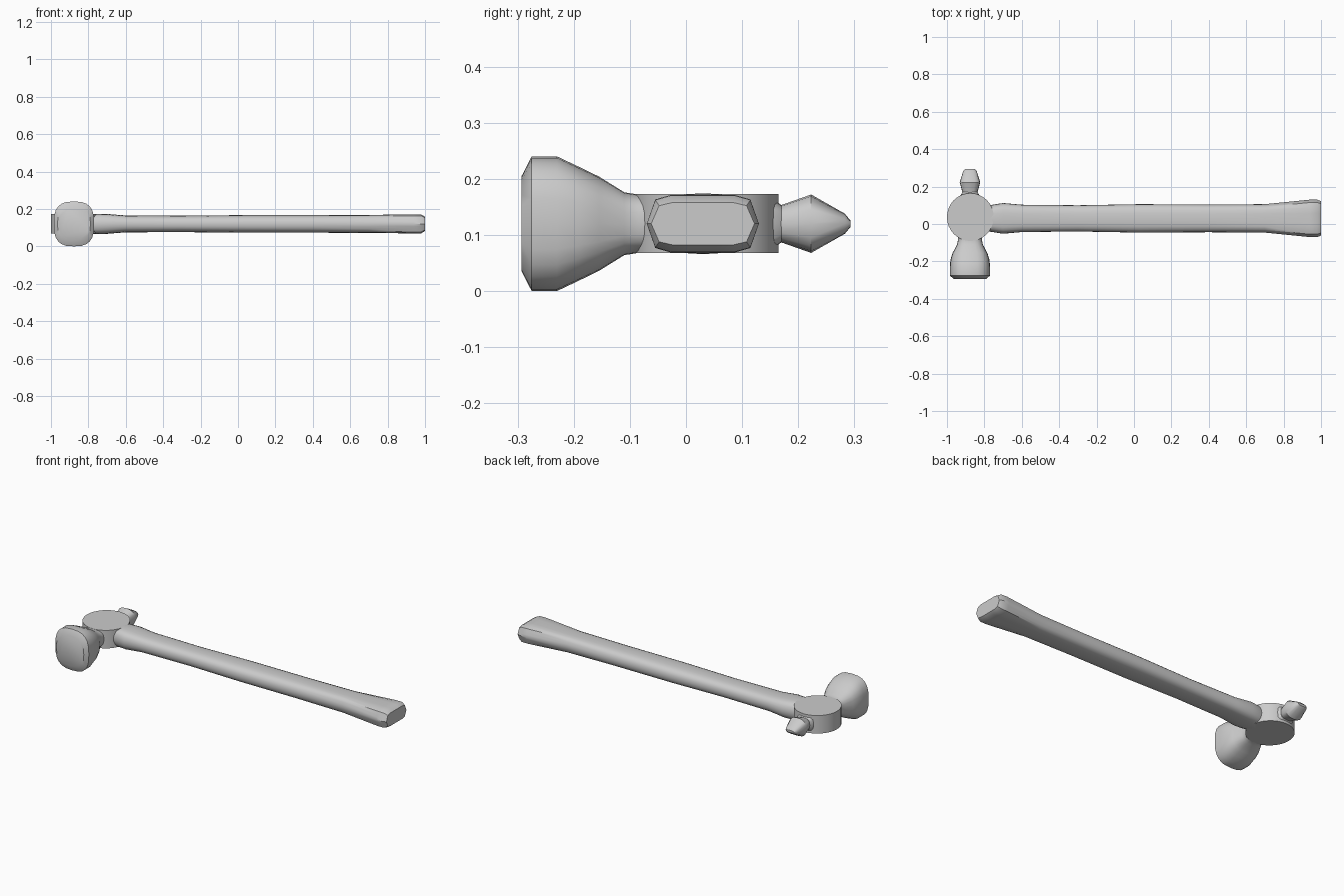
import bpy, bmesh
from math import cos, sin, pi, copysign
from mathutils import Vector

if "Cube" in bpy.data.objects:
    bpy.data.objects.remove(bpy.data.objects["Cube"])

grey = bpy.data.materials.new("plain_grey")
grey.use_nodes = True
grey.diffuse_color = (0.6, 0.6, 0.6, 1)
grey.node_tree.nodes["Principled BSDF"].inputs["Base Color"].default_value = (0.6, 0.6, 0.6, 1)

HX, HZ = -0.877, 0.12     # axis of the head


def rounded(n, power):
    """Unit superellipse; a higher power gives a squarer section."""
    def part(v):
        return copysign(abs(v) ** (2 / power), v) if abs(v) > 1e-6 else 0
    return [(part(cos(2 * pi * i / n)), part(sin(2 * pi * i / n))) for i in range(n)]


def pointed(n):
    """Unit section with flat top and bottom and blunt pointed sides."""
    out = []
    for i in range(n):
        c, s = cos(2 * pi * i / n), sin(2 * pi * i / n)
        k = 1 / max(abs(s), abs(c) + 0.18 * abs(s))
        out.append((c * k, s * k))
    return out


def blend(a, b, t):
    return [(p[0] + (q[0] - p[0]) * t, p[1] + (q[1] - p[1]) * t) for p, q in zip(a, b)]


def loft(name, rings, angle):
    """Skin closed rings of points and cap both ends."""
    bm = bmesh.new()
    rows = [[bm.verts.new(p) for p in ring] for ring in rings]
    n = len(rows[0])
    for a, b in zip(rows, rows[1:]):
        for i in range(n):
            bm.faces.new((a[i], a[(i + 1) % n], b[(i + 1) % n], b[i]))
    bm.faces.new(rows[0])
    bm.faces.new(rows[-1])
    bmesh.ops.recalc_face_normals(bm, faces=bm.faces)
    mesh = bpy.data.meshes.new(name)
    bm.to_mesh(mesh)
    bm.free()
    mesh.materials.append(grey)
    obj = bpy.data.objects.new(name, mesh)
    bpy.context.collection.objects.link(obj)
    bpy.ops.object.select_all(action="DESELECT")
    obj.select_set(True)
    bpy.context.view_layer.objects.active = obj
    bpy.ops.object.shade_smooth_by_angle(angle=angle)
    return obj


def along_y(stations, section):
    return [[(HX + hx * u, y, HZ + hz * v) for u, v in section] for y, hx, hz in stations]


# Handle: x, y centre, half width, half height, squareness
handle = [(-0.80, 0.03, 0.066, 0.051, 0.3), (-0.75, 0.03, 0.074, 0.054, 0.3),
          (-0.70, 0.03, 0.082, 0.053, 0.3), (-0.60, 0.03, 0.073, 0.045, 0.2),
          (-0.30, 0.03, 0.07, 0.044, 0.1), (0.03, 0.03, 0.076, 0.047, 0.1),
          (0.40, 0.03, 0.074, 0.047, 0.2), (0.70, 0.03, 0.076, 0.048, 0.4),
          (0.94, 0.03, 0.1, 0.051, 1), (0.98, 0.03, 0.1, 0.05, 1),
          (1.0, 0.03, 0.092, 0.038, 1)]
soft, hard = rounded(24, 2.6), pointed(24)
loft("handle", [[(x, y + hy * u, HZ + hz * v) for u, v in blend(soft, hard, t)]
                for x, y, hy, hz, t in handle], 0.6)

# Eye block of the head, an upright drum around the handle
disc = rounded(32, 2)
loft("head_eye", [[(HX + 0.002 + 0.125 * u, 0.037 + 0.128 * v, z) for u, v in disc]
                  for z in (0.068, 0.173)], 0.6)

# Striking end: waist flaring out to a chamfered face
bell = [(0.0, 0.066, 0.05), (-0.085, 0.064, 0.052), (-0.11, 0.069, 0.056), (-0.155, 0.093, 0.084),
        (-0.19, 0.104, 0.101), (-0.23, 0.108, 0.12), (-0.275, 0.108, 0.12), (-0.293, 0.088, 0.085)]
loft("striking_end", along_y(bell, rounded(24, 2.8)), 0.6)

# Collar behind the eye, tapering to the peen
collar = [(0.08, 0.07, 0.051), (0.148, 0.055, 0.051), (0.17, 0.04, 0.033)]
loft("peen_collar", along_y(collar, rounded(16, 3.5)), 0.5)

# Peen: small faceted bulb
peen = [(0.16, 0.038, 0.032), (0.172, 0.041, 0.034), (0.223, 0.055, 0.052),
        (0.283, 0.036, 0.018), (0.293, 0.026, 0.006)]
loft("peen", along_y(peen, rounded(16, 2.6)), 0.6)
